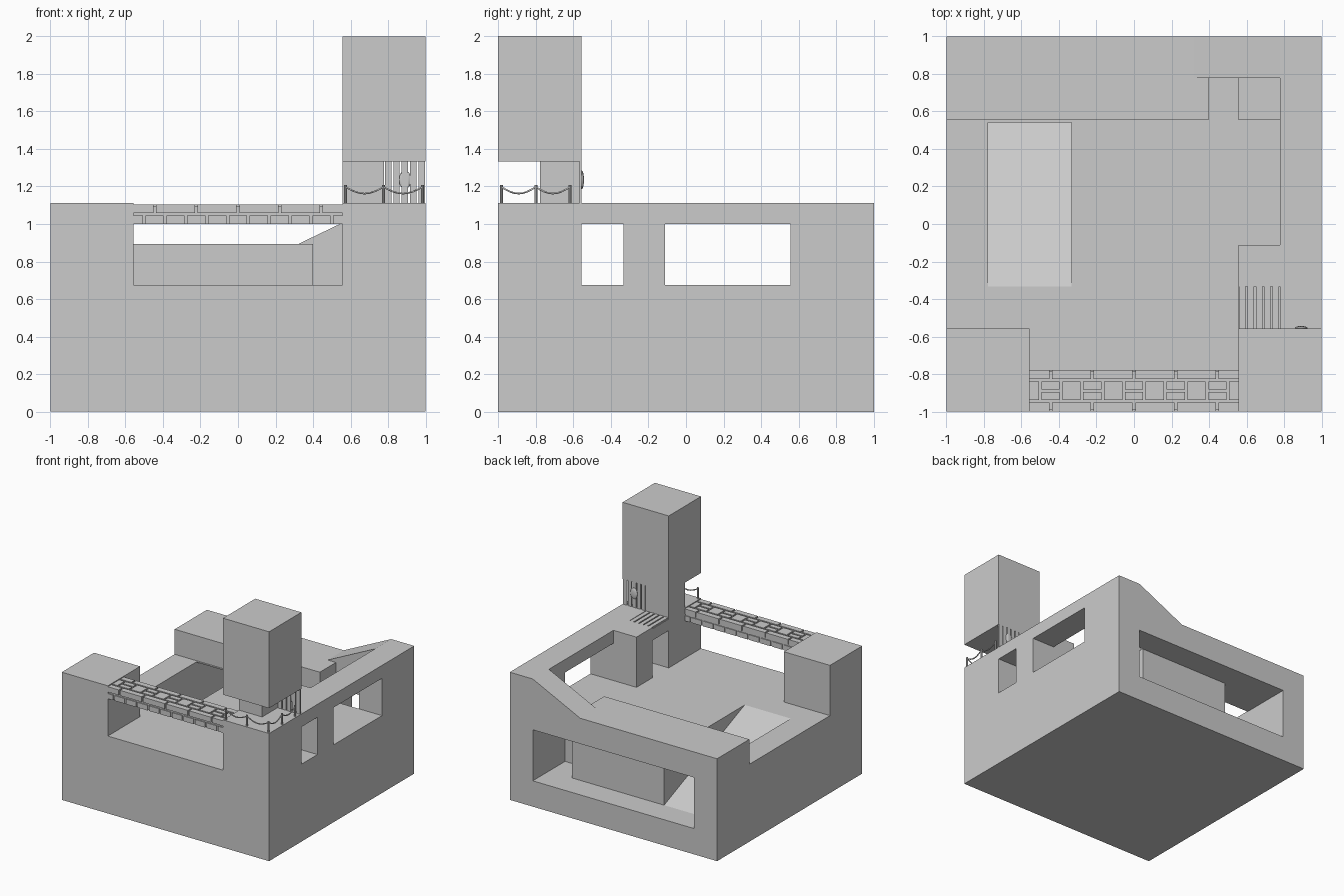
import bpy, bmesh, math
from mathutils import Vector

if "Cube" in bpy.data.objects:
    bpy.data.objects.remove(bpy.data.objects["Cube"])

U = 2 / 9                       # module the whole building sits on
A, B, C = U / 2, 1.5 * U, 2.5 * U   # 0.11, 0.33, 0.56
D = 3.5 * U                     # 0.78
FLOOR, WALK, BEAM, TOP, PIT = 0.675, 0.893, 1.0, 1.113, 0.225


def link(name, bm):
    me = bpy.data.meshes.new(name)
    bmesh.ops.recalc_face_normals(bm, faces=bm.faces)
    bm.to_mesh(me)
    bm.free()
    ob = bpy.data.objects.new(name, me)
    bpy.context.collection.objects.link(ob)
    return ob


def add_box(bm, x0, x1, y0, y1, z0, z1):
    vs = bmesh.ops.create_cube(bm, size=1)["verts"]
    for v in vs:
        v.co = Vector((x0 + (v.co.x + .5) * (x1 - x0),
                       y0 + (v.co.y + .5) * (y1 - y0),
                       z0 + (v.co.z + .5) * (z1 - z0)))


def boxes(name, items):
    bm = bmesh.new()
    for it in items:
        add_box(bm, *it)
    return link(name, bm)


def prism(name, pts, axis, lo, hi):
    # axis 'y': pts are (x, z); axis 'x': pts are (y, z)
    bm = bmesh.new()
    vs = [bm.verts.new((a, lo, b) if axis == 'y' else (lo, a, b)) for a, b in pts]
    face = bm.faces.new(vs)
    new = bmesh.ops.extrude_face_region(bm, geom=[face])["geom"]
    off = Vector((0, hi - lo, 0)) if axis == 'y' else Vector((hi - lo, 0, 0))
    bmesh.ops.translate(bm, vec=off, verts=[g for g in new if isinstance(g, bmesh.types.BMVert)])
    return link(name, bm)


def cut(target, cutter):
    m = target.modifiers.new("cut", 'BOOLEAN')
    m.operation, m.solver, m.object = 'DIFFERENCE', 'EXACT', cutter
    bpy.context.view_layer.objects.active = target
    bpy.ops.object.modifier_apply(modifier=m.name)
    bpy.data.objects.remove(cutter)


# main body: one block carved into courtyard, walkway, windows and lower room
body = boxes("main_body", [(-1, 1, -1, 1, 0, TOP)])
box_cuts = [
    (-C, C, -1.1, C, FLOOR, 1.5),            # courtyard and front opening
    (-1.1, -.3, -C, C, FLOOR, 1.5),          # open left side
    (.4, D, -A, D, FLOOR, 1.5),              # right strip of courtyard
    (.4, 1.1, -C, -B, FLOOR, BEAM),          # small right window
    (.4, 1.1, -A, C, FLOOR, BEAM),           # large right window
    (C, D, -C, -B, TOP - .012, 1.5),         # recess for floor slats
    (-1.1, C, .5, .9, WALK, 1.5),            # above back walkway
    (-D, D, D, 1.1, PIT, .67),               # lower room
    (C, D, C, .85, PIT, .67),                # shaft, lower part
    (C, D, C, D, .5, .8),                    # shaft, upper part
]
# the walkway cut stops before the sloped strip
box_cuts[6] = (-1.1, C, .5, D, WALK, 1.5)
for b in box_cuts:
    cut(body, boxes("cutter", [b]))
cut(body, prism("cutter", [(-1.1, WALK), (.32, WALK), (D, TOP), (D, 1.5), (-1.1, 1.5)], 'y', D, 1.1))
slope = (PIT - FLOOR) / (D + B)
cut(body, prism("cutter", [(-B - .05, FLOOR - .05 * slope), (D, PIT), (.85, PIT), (.85, .67),
                           (.54, .67), (.54, .72), (-B - .05, .72)], 'x', -D, -B))

# tower and the column carrying it
boxes("tower", [(C, 1, -1, -C, 6 * U, 2)])
boxes("tower_column", [(C, D, -D, -C, TOP - .01, 6 * U + .01)])

# brick bridge over the front opening
g = .007
boxes("bridge_core", [(-C, C, -1 + .01, -D - .008, BEAM, TOP - .018)])
bricks = []


def row(joints, y0, y1, z0, z1):
    e = [-C - g] + joints + [C + g]
    for a, b in zip(e, e[1:]):
        bricks.append((a + g, b - g, y0, y1, z0, z1))


zm, zt = BEAM + .052, TOP - .008
long_j = [k * U for k in range(-2, 3)]
short_j = [(-4.5 + k) * A for k in range(10)]
row(long_j, -1, -D - A / 2 - A - g, zm + g, zt)      # front edge course
row(long_j, -D - A / 2 + g, -D, zm + g, zt)          # back edge course
row(short_j, -1, -1 + A / 2, BEAM, zm - g)           # lower front course
row(short_j, -D - A / 2, -D, BEAM, zm - g)           # lower back course
ym = -4 * U
e = [-C - g] + short_j + [C + g]
for i, (a, b) in enumerate(zip(e, e[1:])):           # top middle course
    y0, y1 = ym - A / 2 + g, ym + A / 2 - g
    if i % 2:
        bricks += [(a + g, b - g, y0, ym - g, zm, zt), (a + g, b - g, ym + g, y1, zm, zt)]
    else:
        bricks.append((a + g, b - g, y0, y1, zm, zt))
boxes("bridge_bricks", bricks)

# floor slats and plank door
w = U / 5
boxes("floor_slats", [(C + i * w + .005, C + (i + 1) * w - .005, -C, -B, TOP - .02, TOP) for i in range(5)])
boxes("plank_door", [(D + i * w + .005, D + (i + 1) * w - .005, -C - .012, -C, TOP - .005, 6 * U + .005)
                     for i in range(5)])
bm = bmesh.new()
bmesh.ops.create_uvsphere(bm, u_segments=14, v_segments=8, radius=1)
for v in bm.verts:
    v.co = Vector((.89 + v.co.x * .034, -C + .001 + v.co.y * .011, 1.235 + v.co.z * .05))
knob = link("door_handle", bm)
for p in knob.data.polygons:
    p.use_smooth = True

# rope railing along the two open tower sides
P = .983
posts = [(.573, -P), (.775, -P), (P, -P), (P, -.8), (P, -.617)]
bm = bmesh.new()
for x, y in posts:
    r = bmesh.ops.create_cone(bm, cap_ends=True, segments=8, radius1=.008, radius2=.008, depth=.1)
    bmesh.ops.translate(bm, vec=(x, y, TOP + .045), verts=r["verts"])
link("rail_posts", bm)

cu = bpy.data.curves.new("rail_ropes", 'CURVE')
cu.dimensions, cu.bevel_depth, cu.bevel_resolution, cu.use_fill_caps = '3D', .005, 1, True
for (x0, y0), (x1, y1) in zip(posts, posts[1:]):
    sp = cu.splines.new('POLY')
    sp.points.add(8)
    for i, p in enumerate(sp.points):
        t = i / 8
        p.co = (x0 + (x1 - x0) * t, y0 + (y1 - y0) * t, 1.197 - .035 * math.sin(math.pi * t), 1)
bpy.context.collection.objects.link(bpy.data.objects.new("rail_ropes", cu))
